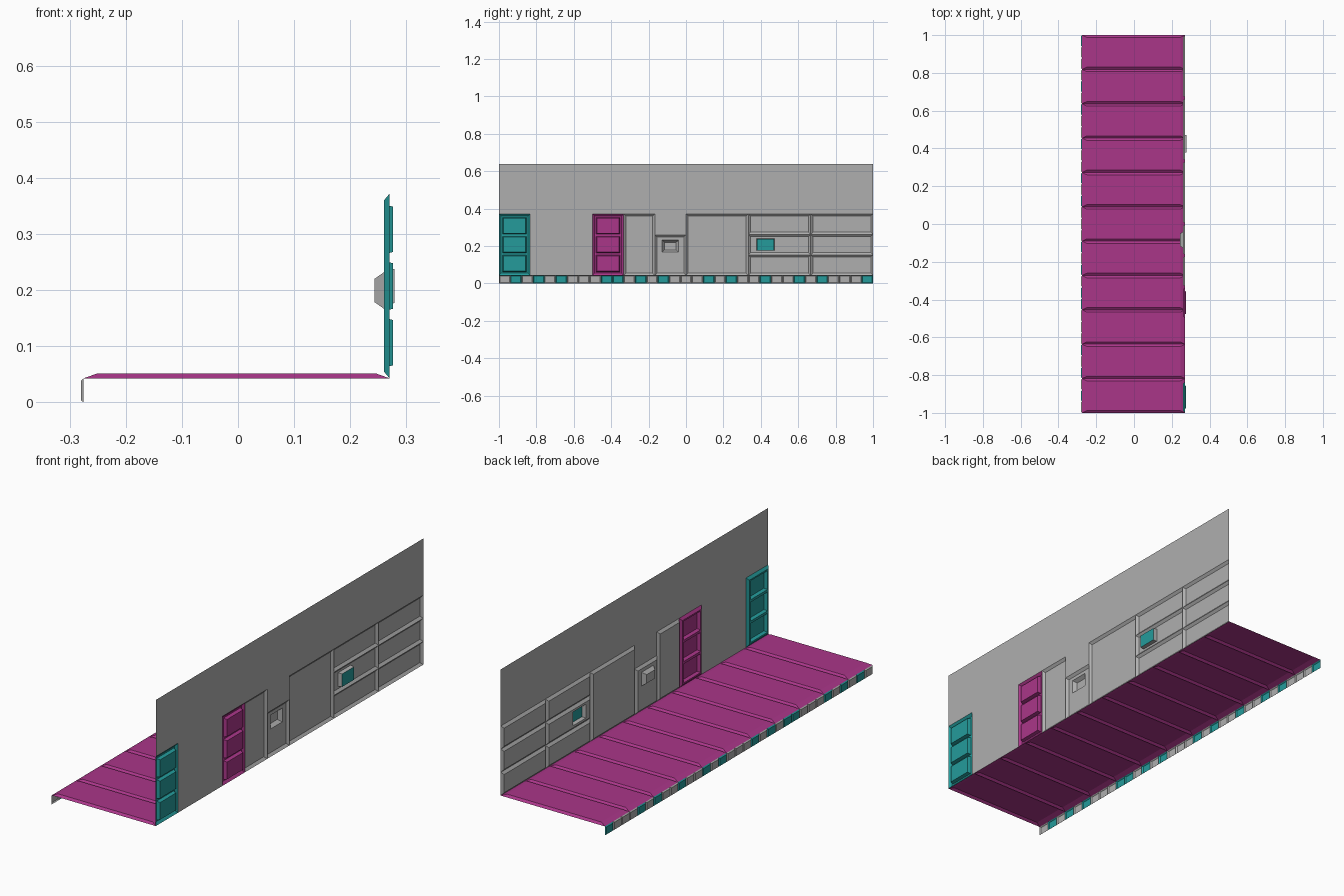
import bpy
import bmesh

if "Cube" in bpy.data.objects:
    bpy.data.objects.remove(bpy.data.objects["Cube"], do_unlink=True)


def material(name, rgb):
    m = bpy.data.materials.new(name)
    m.use_nodes = True
    m.diffuse_color = (*rgb, 1)
    m.node_tree.nodes["Principled BSDF"].inputs["Base Color"].default_value = (*rgb, 1)
    return m


GREY = material("grey", (0.43, 0.43, 0.43))
TEAL = material("teal", (0.018, 0.33, 0.33))
MAGENTA = material("magenta", (0.40, 0.037, 0.25))
MATS = [GREY, TEAL, MAGENTA]


def on_wall(u, v, d):
    return (d, -u, v)


def on_floor(u, v, d):
    return (u, v, d)


class Sheet:
    """Thin sheet made of flat rectangles and bevelled steps."""

    def __init__(self, name, place):
        self.name, self.place, self.bm = name, place, bmesh.new()

    def quad(self, points, mat):
        face = self.bm.faces.new([self.bm.verts.new(self.place(*p)) for p in points])
        face.material_index = MATS.index(mat)

    def fill(self, rect, d, mat, holes=()):
        """Flat rectangle with rectangular openings."""
        boxes = [rect, *holes]
        us = sorted({b[i] for b in boxes for i in (0, 2)})
        vs = sorted({b[i] for b in boxes for i in (1, 3)})
        for a, c in zip(us, us[1:]):
            for b, e in zip(vs, vs[1:]):
                mu, mv = (a + c) / 2, (b + e) / 2
                if any(h[0] < mu < h[2] and h[1] < mv < h[3] for h in holes):
                    continue
                self.quad([(a, b, d), (c, b, d), (c, e, d), (a, e, d)], mat)

    def step(self, rect, d0, d1, bu, bv, mat):
        """Sloped border from rect at depth d0 to a smaller one at d1."""
        inner = (rect[0] + bu, rect[1] + bv, rect[2] - bu, rect[3] - bv)

        def corners(r, d):
            return [(r[0], r[1], d), (r[2], r[1], d), (r[2], r[3], d), (r[0], r[3], d)]
        o, n = corners(rect, d0), corners(inner, d1)
        for i in range(4):
            j = (i + 1) % 4
            self.quad([o[i], o[j], n[j], n[i]], mat)
        return inner

    def finish(self):
        bmesh.ops.remove_doubles(self.bm, verts=self.bm.verts, dist=0.0001)
        mesh = bpy.data.meshes.new(self.name)
        self.bm.to_mesh(mesh)
        self.bm.free()
        for m in MATS:
            mesh.materials.append(m)
        bpy.context.collection.objects.link(bpy.data.objects.new(self.name, mesh))


def span(y0, y1, z0, z1):
    """Wall rectangle given in world y and z."""
    return (-y1, z0, -y0, z1)


BASE, TOP, ROOF = 0.043, 0.372, 0.64
WALL, RAISED, SUNK = 0.27, 0.26, 0.276
BEVEL = 0.012
UNIT = 1 / 6
ROW = (TOP - BASE) / 3
openings = []


# Doors with three sunken panels each
def door(name, y0, mat):
    rect = span(y0, y0 + UNIT, BASE, TOP)
    openings.append(rect)
    s = Sheet(name, on_wall)
    front = s.step(rect, WALL, RAISED, BEVEL, BEVEL, mat)
    holes = [(front[0] + 0.007, BASE + i * 0.101 + 0.019,
              front[2] - 0.007, BASE + i * 0.101 + 0.108) for i in range(3)]
    s.fill(front, RAISED, mat, holes)
    for h in holes:
        s.fill(s.step(h, RAISED, SUNK, 0.005, 0.004, mat), SUNK, mat)
    s.finish()


door("teal_door", -1, TEAL)
door("magenta_door", -3 * UNIT, MAGENTA)


# Raised grey panels, optionally with an opening
def raised_panel(name, y0, y1, z0, z1, holes=()):
    rect = span(y0, y1, z0, z1)
    openings.append(rect)
    s = Sheet(name, on_wall)
    s.fill(s.step(rect, WALL, RAISED, BEVEL, BEVEL, GREY), RAISED, GREY, holes)
    s.finish()


box_hole = span(-0.128, -0.04, 0.167, 0.232)
screen_hole = span(0.378, 0.472, 0.175, 0.24)
raised_panel("narrow_panel", -2 * UNIT, -UNIT, BASE, TOP)
raised_panel("box_panel", -UNIT, 0, BASE, 0.26, [box_hole])
raised_panel("wide_panel", 0, 2 * UNIT, BASE, TOP)
for col in range(2):
    for row in range(3):
        y0, z0 = (2 + 2 * col) * UNIT, BASE + row * ROW
        raised_panel(f"strip_panel_{col}_{row}", y0, y0 + 2 * UNIT, z0, z0 + ROW,
                     [screen_hole] if (col, row) == (0, 1) else [])

# Small box standing out of its panel
s = Sheet("wall_box", on_wall)
s.fill(s.step(box_hole, RAISED, 0.243, 0.013, 0.012, GREY), 0.243, GREY)
s.finish()

# Screen sunk into the middle strip
s = Sheet("sunken_screen", on_wall)
s.fill(s.step(screen_hole, RAISED, 0.279, 0.002, 0.002, GREY), 0.279, TEAL)
s.finish()

# Plain wall around everything
s = Sheet("wall", on_wall)
s.fill((-1, BASE, 1, ROOF), WALL, GREY, openings)
s.finish()

# Floor slabs with sloped edges
s = Sheet("floor", on_floor)
slab = 2 / 11
for i in range(11):
    rect = (-0.275, -1 + i * slab, WALL, -1 + (i + 1) * slab)
    s.fill(s.step(rect, BASE, 0.052, 0.025, 0.012, MAGENTA), 0.052, MAGENTA)
s.finish()

# Kerb of small two-coloured tiles
s = Sheet("kerb", on_wall)
tile = 2 / 33
teal_tiles = {1, 3, 5, 9, 10, 12, 14, 18, 20, 23, 26, 28, 32}
for i in range(33):
    mat = TEAL if i in teal_tiles else GREY
    rect = span(-1 + i * tile, -1 + (i + 1) * tile, 0, BASE)
    s.fill(s.step(rect, -0.275, -0.28, 0.005, 0.004, mat), -0.28, mat)
s.finish()
